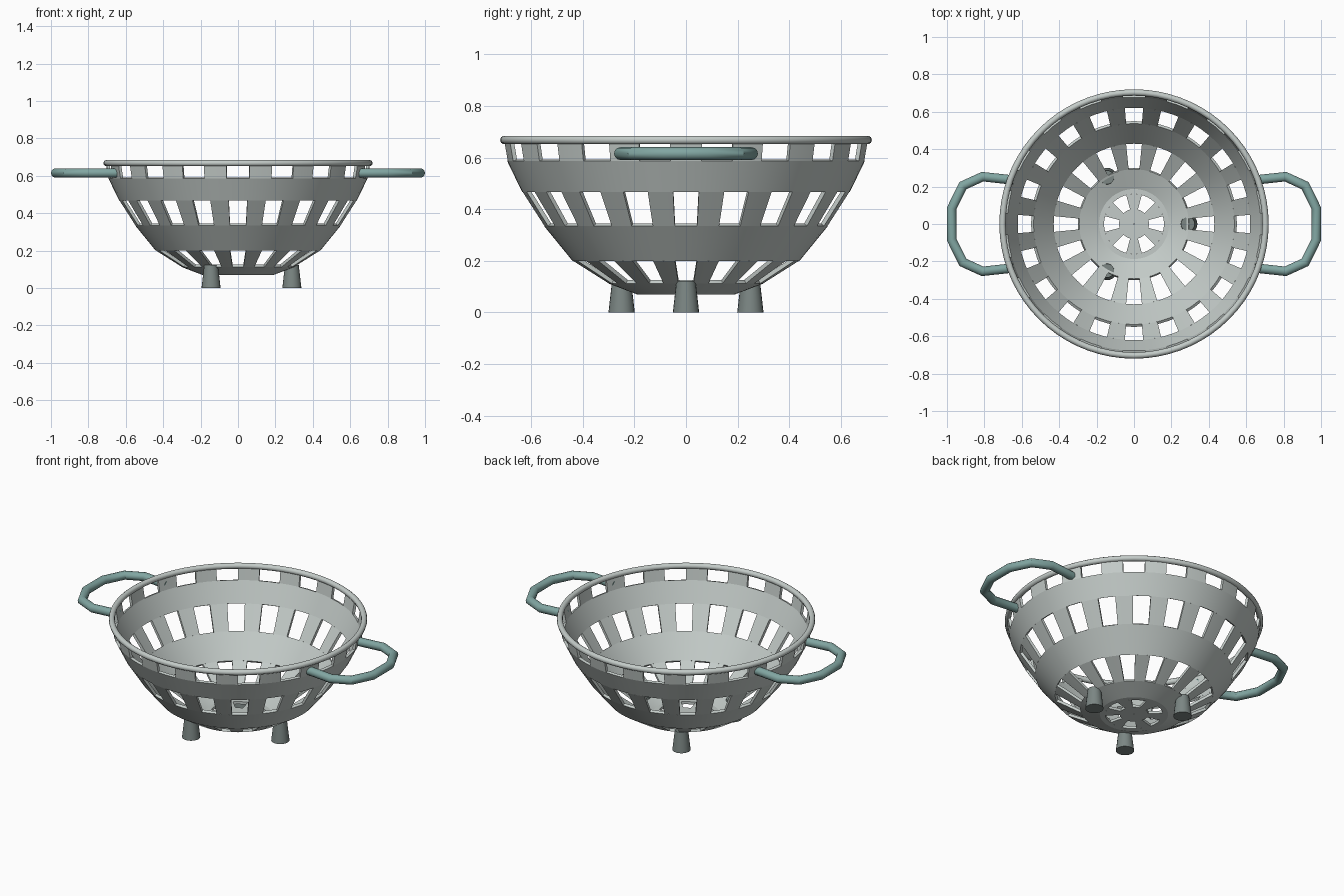
import bpy, bmesh
from math import sin, cos, pi, radians
from mathutils import Vector

if "Cube" in bpy.data.objects:
    bpy.data.objects.remove(bpy.data.objects["Cube"])


def material(name, rgb):
    m = bpy.data.materials.new(name)
    m.diffuse_color = (*rgb, 1)
    m.use_nodes = True
    m.node_tree.nodes["Principled BSDF"].inputs["Base Color"].default_value = m.diffuse_color
    return m


GREY = material("pale_enamel", (0.55, 0.60, 0.58))
TEAL = material("teal_grip", (0.22, 0.38, 0.36))
DARK = material("dark_foot", (0.20, 0.24, 0.23))


def finish(bm, name, mat, angle=35):
    bmesh.ops.recalc_face_normals(bm, faces=bm.faces)
    me = bpy.data.meshes.new(name)
    bm.to_mesh(me)
    bm.free()
    ob = bpy.data.objects.new(name, me)
    bpy.context.collection.objects.link(ob)
    me.materials.append(mat)
    bpy.ops.object.select_all(action='DESELECT')
    ob.select_set(True)
    bpy.context.view_layer.objects.active = ob
    bpy.ops.object.shade_smooth_by_angle(angle=radians(angle))
    return ob


def sweep(bm, section, a0, a1, n):
    """Revolve a closed (r, z) section from a0 to a1; a full turn closes up."""
    full = abs(a1 - a0 - 2 * pi) < 1e-6
    rings = []
    for i in range(n if full else n + 1):
        a = a0 + (a1 - a0) * i / n
        rings.append([bm.verts.new((r * cos(a), r * sin(a), z)) for r, z in section])
    k = len(section)
    for i in range(n):
        A, B = rings[i], rings[(i + 1) % len(rings)]
        for j in range(k):
            bm.faces.new((A[j], B[j], B[(j + 1) % k], A[(j + 1) % k]))
    if not full:
        bm.faces.new(rings[0])
        bm.faces.new(rings[-1][::-1])


# Bowl profile: outer (r, z), then number of slots in the band above each point
PROFILE = [(0.004, 0.07, 0), (0.08, 0.07, 6), (0.16, 0.07, 0), (0.19, 0.07, 0),
           (0.30, 0.112, 16), (0.44, 0.20, 0), (0.55, 0.335, 20), (0.635, 0.467, 0),
           (0.693, 0.587, 18), (0.705, 0.655, 0)]
T = 0.016
outer = [Vector((r, z)) for r, z, _ in PROFILE]


def inward(i):
    """Mitred offset of profile point i towards the inside of the bowl."""
    norms = []
    for a, b in ((i - 1, i), (i, i + 1)):
        if a >= 0 and b < len(outer):
            d = (outer[b] - outer[a]).normalized()
            norms.append(Vector((-d.y, d.x)))
    m = sum(norms, Vector((0, 0))).normalized()
    p = outer[i] + m * T / m.dot(norms[0])
    return Vector((max(p.x, 0.004), p.y))


inner = [inward(i) for i in range(len(outer))]

# Bowl: solid bands alternating with rings of bars
bm = bmesh.new()
for i in range(len(PROFILE) - 1):
    section = [outer[i], outer[i + 1], inner[i + 1], inner[i]]
    slots = PROFILE[i][2]
    if not slots:
        sweep(bm, section, 0, 2 * pi, 72)
        continue
    step = 2 * pi / slots
    start = -pi / 2 if slots == 18 else 0
    for k in range(slots):
        a = start + k * step
        sweep(bm, section, a + step / 4, a + step * 3 / 4, 4 if slots == 6 else 2)
finish(bm, "bowl", GREY, 20)

# Rolled rim
bm = bmesh.new()
sweep(bm, [(0.703 + 0.017 * cos(t * pi / 5), 0.668 + 0.017 * sin(t * pi / 5))
           for t in range(10)], 0, 2 * pi, 72)
finish(bm, "rim", GREY, 50)

# Side handles: round tube mitred along a bent path
half = [(0.645, 0.235), (0.81, 0.253), (0.915, 0.205), (0.975, 0.083)]
path = [Vector((x, y, 0.615)) for x, y in half] + \
       [Vector((x, -y, 0.615)) for x, y in half[::-1]]
for name, side in (("right_handle", 1), ("left_handle", -1)):
    bm = bmesh.new()
    rings = []
    for i, p in enumerate(path):
        d0 = (p - path[i - 1]).normalized() if i else None
        d1 = (path[i + 1] - p).normalized() if i < len(path) - 1 else d0
        d0 = d0 or d1
        d = (d0 + d1).normalized()
        across = Vector((-d.y, d.x, 0)) / d.dot(d0)
        ring = []
        for t in range(12):
            q = p + 0.025 * (across * cos(t * pi / 6) + Vector((0, 0, sin(t * pi / 6))))
            ring.append(bm.verts.new((q.x * side, q.y, q.z)))
        rings.append(ring)
    for A, B in zip(rings, rings[1:]):
        for j in range(12):
            bm.faces.new((A[j], B[j], B[(j + 1) % 12], A[(j + 1) % 12]))
    bm.faces.new(rings[0])
    bm.faces.new(rings[-1])
    finish(bm, name, TEAL, 32)

# Three tapered feet
for k in range(3):
    a = k * 2 * pi / 3
    bm = bmesh.new()
    bmesh.ops.create_cone(bm, cap_ends=True, segments=20, radius1=0.051,
                          radius2=0.037, depth=0.122)
    bmesh.ops.translate(bm, verts=bm.verts, vec=(0.288 * cos(a), 0.288 * sin(a), 0.061))
    finish(bm, f"foot_{k + 1}", DARK)
